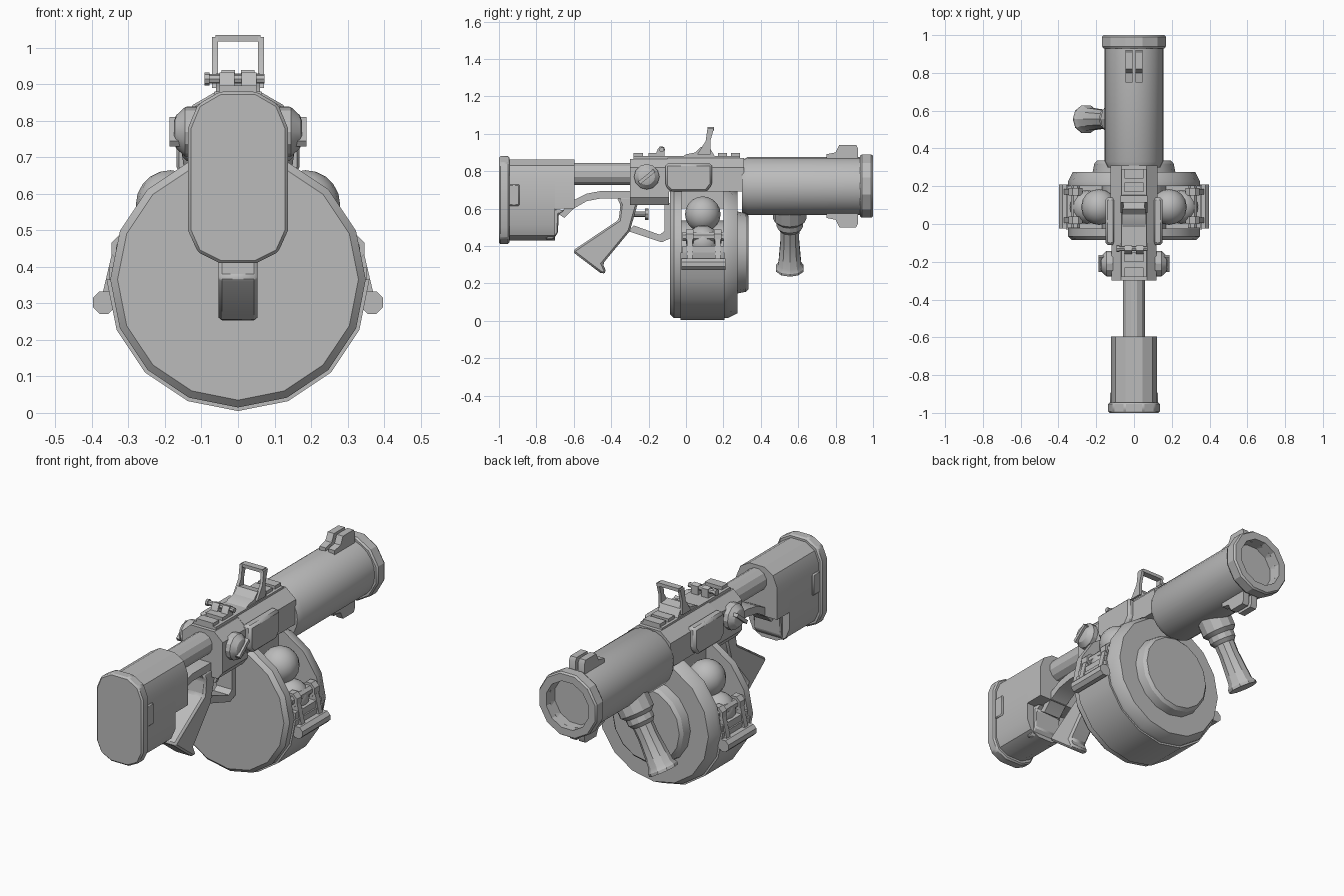
import bpy, bmesh, math
from mathutils import Vector

if "Cube" in bpy.data.objects:
    bpy.data.objects.remove(bpy.data.objects["Cube"])

grey = bpy.data.materials.new("plain grey")
grey.use_nodes = True
tone = (0.5, 0.5, 0.5, 1)
grey.diffuse_color = tone
grey.node_tree.nodes["Principled BSDF"].inputs["Base Color"].default_value = tone


def finish(name, bm, bevel=0):
    bmesh.ops.recalc_face_normals(bm, faces=bm.faces)
    mesh = bpy.data.meshes.new(name)
    bm.to_mesh(mesh)
    bm.free()
    mesh.materials.append(grey)
    obj = bpy.data.objects.new(name, mesh)
    bpy.context.collection.objects.link(obj)
    if bevel:
        mod = obj.modifiers.new("bevel", "BEVEL")
        mod.width, mod.segments = bevel, 1
    bpy.ops.object.select_all(action="DESELECT")
    obj.select_set(True)
    bpy.context.view_layer.objects.active = obj
    bpy.ops.object.shade_smooth_by_angle(angle=math.radians(29))
    return obj


def prism(name, points, start, end, axis="x", bevel=0):
    """Extrude a (y, z) outline along x, or an (x, z) outline along y."""
    bm = bmesh.new()
    place = (lambda p: (start, *p)) if axis == "x" else (lambda p: (p[0], start, p[1]))
    face = bm.faces.new([bm.verts.new(place(p)) for p in points])
    moved = bmesh.ops.extrude_face_region(bm, geom=[face])["geom"]
    step = Vector((end - start, 0, 0) if axis == "x" else (0, end - start, 0))
    bmesh.ops.translate(bm, vec=step, verts=[g for g in moved if isinstance(g, bmesh.types.BMVert)])
    return finish(name, bm, bevel)


def box(name, xs, ys, zs, bevel=0):
    (a, b), (c, d) = ys, zs
    return prism(name, [(a, c), (b, c), (b, d), (a, d)], *xs, bevel=bevel)


def lathe(name, profile, sides, origin=(0, 0, 0), direction=(0, 1, 0), turn=0):
    """Spin (radius, distance) pairs round an axis; both ends are capped."""
    bm = bmesh.new()
    rotation = Vector((0, 0, 1)).rotation_difference(Vector(direction))
    rings = []
    for r, t in profile:
        ring = []
        for i in range(sides):
            a = math.tau * (i + turn) / sides
            ring.append(bm.verts.new(Vector(origin) + rotation @ Vector((r * math.cos(a), r * math.sin(a), t))))
        rings.append(ring)
    for low, high in zip(rings, rings[1:]):
        for i in range(sides):
            j = (i + 1) % sides
            bm.faces.new((low[i], low[j], high[j], high[i]))
    bm.faces.new(rings[0])
    bm.faces.new(rings[-1])
    return finish(name, bm)


def ball(name, centre, radius):
    bm = bmesh.new()
    bmesh.ops.create_uvsphere(bm, u_segments=16, v_segments=10, radius=radius)
    bmesh.ops.translate(bm, vec=centre, verts=bm.verts)
    return finish(name, bm)


def mirrored(half):
    return half + [(-x, z) for x, z in reversed(half)]


# Barrel tube, hollow at the muzzle, and its raised rim
bore = (0, 0, 0.72)
lathe("barrel", [(0.14, 0.3), (0.155, 0.33), (0.155, 0.97), (0.125, 0.97), (0.125, 0.4)], 24, bore)
lathe("muzzle_rim", [(0.15, 0.93), (0.168, 0.93), (0.175, 0.94), (0.175, 0.99), (0.168, 1),
                     (0.128, 1), (0.125, 0.93)], 12, bore, turn=0.5)

# Paired ribs above and below the muzzle
rib = [(0.75, 0.14), (0.75, 0.17), (0.8, 0.18), (0.82, 0.22), (0.91, 0.22), (0.92, 0.2), (0.92, 0.14)]
for label, sign in (("front_sight", 1), ("lower_lug", -1)):
    for x in (-0.045, 0.008):
        prism(label, [(y, 0.72 + sign * h) for y, h in rib], x, x + 0.037)

# Tilted foregrip below the barrel
tilt = Vector((-0.5, 0, -0.866))
foot = (0, 0.555, 0.72)
lathe("foregrip_collar", [(0.09, 0.12), (0.09, 0.2), (0.07, 0.22), (0.07, 0.25), (0.055, 0.27)], 12, foot, tilt)
lathe("foregrip", [(0.054, 0.25), (0.052, 0.33), (0.064, 0.48), (0.077, 0.5), (0.077, 0.515)], 10, foot, tilt)

# Receiver body, side plates and lower housing
section = mirrored([(0.125, 0.69), (0.125, 0.82), (0.065, 0.87)])
prism("receiver", section, -0.1, 0.31, "y")
rear = mirrored([(0.09, 0.62), (0.12, 0.66), (0.12, 0.82), (0.07, 0.865)])
prism("receiver_rear", rear, -0.3, -0.09, "y")
plate = [(-0.11, 0.72), (-0.08, 0.69), (0.11, 0.69), (0.14, 0.73), (0.14, 0.84), (-0.11, 0.84)]
for s in (-1, 1):
    prism("side_plate", plate, 0.1 * s, 0.152 * s, bevel=0.012)
box("magazine_mount", (-0.1, 0.1), (-0.04, 0.2), (0.6, 0.7))

# Side knobs with a cross slot bar
for s in (-1, 1):
    lathe("side_knob", [(0.068, 0.11), (0.068, 0.145), (0.045, 0.17), (0.03, 0.175)], 12,
          (0, -0.21, 0.77), (s, 0, 0))
    slot = [(-0.255, 0.745), (-0.245, 0.73), (-0.165, 0.795), (-0.175, 0.81)]
    prism("knob_bar", slot, 0.15 * s, 0.187 * s)

# Top rail blocks
box("rail_base", (-0.065, 0.065), (-0.28, 0.29), (0.855, 0.88))
for y in (-0.28, -0.2, 0.17, 0.24):
    box("rail_block", (-0.05, 0.05), (y, y + 0.05), (0.87, 0.897))

# Rear sight with its cross pin, and the framed sight
hook = [(-0.17, 0.87), (-0.15, 0.92), (-0.14, 0.932), (-0.115, 0.925), (-0.115, 0.87)]
for x in (-0.05, 0.01):
    prism("rear_sight", hook, x, x + 0.04)
lathe("cross_pin", [(0.018, -0.092), (0.018, -0.078), (0.013, -0.078), (0.013, 0.072)], 8,
      (0, -0.13, 0.915), (1, 0, 0))
base = [(-0.03, 0.87), (0, 0.89), (0.05, 0.9), (0.08, 0.93), (0.13, 0.92), (0.16, 0.87)]
prism("sight_base", base, -0.06, 0.06)
post = [(0.06, 0.89), (0.13, 0.89), (0.13, 0.96), (0.15, 1.03), (0.115, 1.03), (0.105, 0.96)]
for s in (-1, 1):
    prism("sight_post", post, 0.055 * s, 0.071 * s)
box("sight_top", (-0.062, 0.062), (0.115, 0.15), (1.017, 1.035))

# Shoulder stock, pad and connecting rod
pad = mirrored([(0.05, 0.41), (0.11, 0.44), (0.137, 0.5), (0.137, 0.78), (0.11, 0.845), (0.05, 0.88)])
prism("butt_pad", pad, -1, -0.945, "y", bevel=0.008)
body = [(x * 0.88, 0.645 + (z - 0.645) * 0.92) for x, z in pad]
prism("stock_rear", body, -0.95, -0.7, "y")
prism("stock_front", [(x, max(z, 0.6)) for x, z in body if z > 0.46], -0.7, -0.595, "y")
nose = [(-0.71, 0.6), (-0.65, 0.59), (-0.68, 0.57), (-0.685, 0.47), (-0.71, 0.435), (-0.75, 0.435)]
prism("stock_nose", nose, -0.08, 0.08, bevel=0.006)
for s in (-1, 1):
    box("pad_latch", (0.11 * s, 0.128 * s), (-0.95, -0.89), (0.615, 0.73), bevel=0.006)
lathe("stock_rod", [(0.06, -0.62), (0.06, -0.29)], 12, (0, 0, 0.785), turn=0.5)

# Curved strut from stock to receiver
strut = [(-0.68, 0.57), (-0.6, 0.645), (-0.53, 0.68), (-0.45, 0.695), (-0.28, 0.695),
         (-0.28, 0.655), (-0.45, 0.655), (-0.53, 0.64), (-0.6, 0.6), (-0.65, 0.55)]
prism("strut", strut, -0.05, 0.05)

# Pistol grip, trigger guard and trigger
grip = [(-0.37, 0.66), (-0.35, 0.62), (-0.36, 0.54), (-0.605, 0.375), (-0.595, 0.36), (-0.45, 0.25),
        (-0.425, 0.26), (-0.445, 0.305), (-0.3, 0.48), (-0.26, 0.62), (-0.26, 0.66)]
prism("pistol_grip", grip, -0.054, 0.054, bevel=0.01)
guard = [(-0.31, 0.48), (-0.13, 0.42), (-0.085, 0.44), (-0.085, 0.63), (-0.115, 0.63),
         (-0.115, 0.48), (-0.14, 0.46), (-0.28, 0.51)]
prism("trigger_guard", guard, -0.045, 0.045)
lathe("trigger", [(0.015, -0.3), (0.015, -0.22), (0.03, -0.22), (0.03, -0.2)], 8, (0, 0, 0.57))

# Drum magazine: two plates, a core, a lower shell and a front boss
hub = (0, 0, 0.365)
lathe("drum_rear_plate", [(0.33, -0.085), (0.35, -0.065), (0.35, -0.025)], 16, hub)
lathe("drum_front_plate", [(0.35, 0.2), (0.35, 0.225), (0.325, 0.275)], 16, hub)
lathe("drum_boss", [(0.22, 0.27), (0.21, 0.32), (0.195, 0.335)], 16, hub)
lathe("drum_core", [(0.17, -0.03), (0.17, 0.21)], 16, hub)
shell = [(0.36 * math.sin(math.tau * i / 16), 0.365 - 0.36 * math.cos(math.tau * i / 16)) for i in range(-4, 5)]
prism("drum_shell", shell, -0.03, 0.205, "y")

# Round shells in the open drum windows, with a latch and bar on each side
for s in (-1, 1):
    ball("upper_round", (0.185 * s, 0.09, 0.57), 0.095)
    ball("lower_round", (0.25 * s, 0.09, 0.42), 0.09)
    lathe("hinge_pin", [(0.026, -0.02), (0.026, 0.2)], 8, (0.31 * s, 0, 0.45), turn=0.5)
    for y in (0, 0.15):
        lathe("hinge_knuckle", [(0.04, y), (0.04, y + 0.04)], 8, (0.31 * s, 0, 0.45), turn=0.5)
        arm = [(0.28 * s, 0.44), (0.34 * s, 0.46), (0.375 * s, 0.31), (0.34 * s, 0.29)]
        prism("latch_arm", arm, y + 0.005, y + 0.035, "y")
    box("latch_plate", (0.3 * s, 0.352 * s), (-0.02, 0.2), (0.34, 0.4))
    lathe("side_bar", [(0.033, -0.025), (0.033, 0.21)], 8, (0.367 * s, 0, 0.302), turn=0.5)
